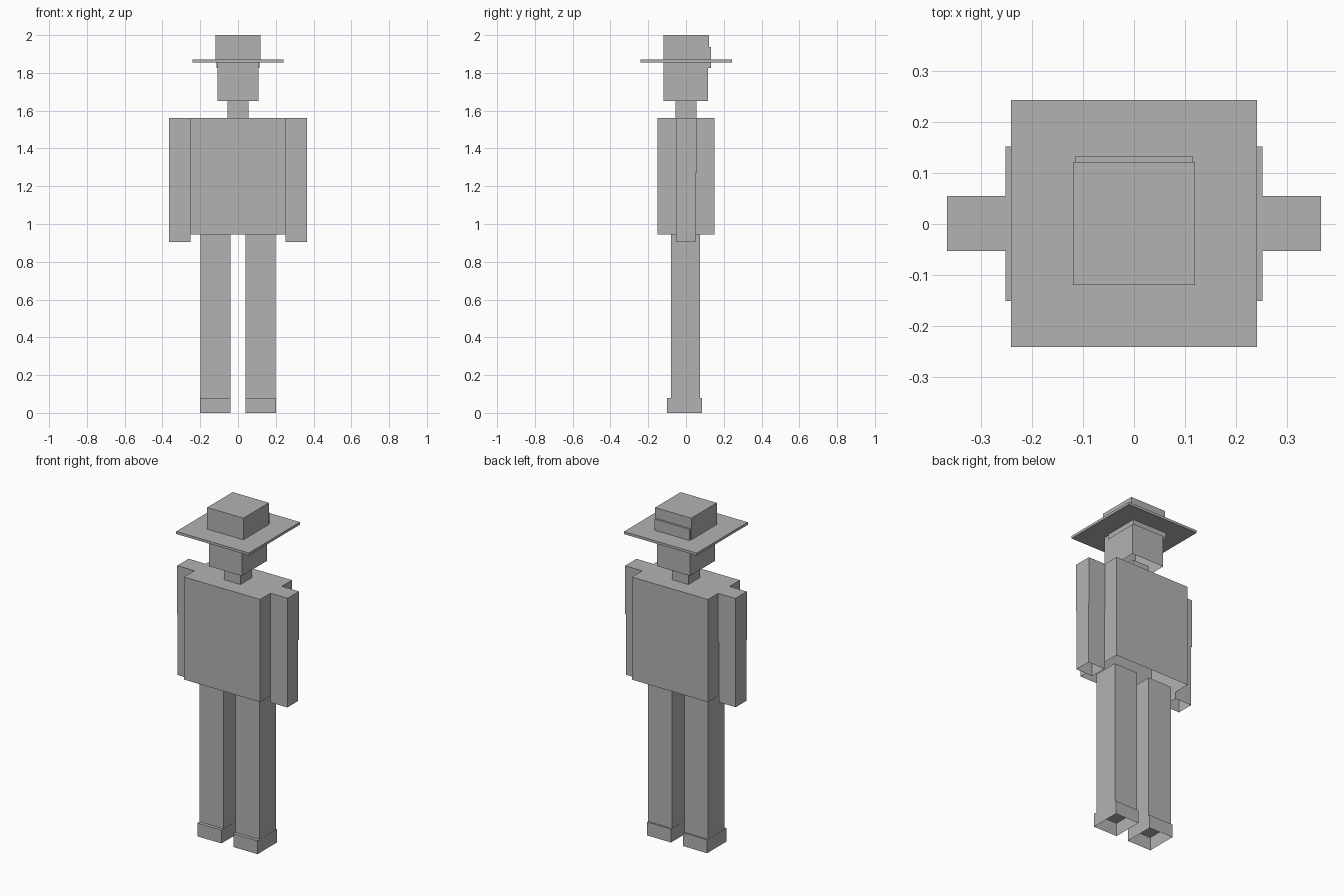
import bpy, bmesh

if "Cube" in bpy.data.objects:
    bpy.data.objects.remove(bpy.data.objects["Cube"])

grey = bpy.data.materials.new("plain grey")
grey.diffuse_color = (0.45, 0.45, 0.45, 1)
grey.use_nodes = True
grey.node_tree.nodes["Principled BSDF"].inputs["Base Color"].default_value = grey.diffuse_color


def box(name, x, y, z, open_bottom=True):
    """Box from (min, max) ranges, by default a shell open underneath."""
    bm = bmesh.new()
    bmesh.ops.create_cube(bm, size=1)
    for v in bm.verts:
        v.co = [r[0] + (c + 0.5) * (r[1] - r[0]) for c, r in zip(v.co, (x, y, z))]
    bm.normal_update()
    if open_bottom:
        bottom = [f for f in bm.faces if f.normal.z < -0.5]
        bmesh.ops.delete(bm, geom=bottom, context='FACES_ONLY')
    mesh = bpy.data.meshes.new(name)
    bm.to_mesh(mesh)
    bm.free()
    mesh.materials.append(grey)
    obj = bpy.data.objects.new(name, mesh)
    bpy.context.collection.objects.link(obj)
    return obj


def pair(name, x, y, z):
    """Mirrored left and right copies of a box."""
    box("right_" + name, x, y, z)
    box("left_" + name, (-x[1], -x[0]), y, z)


# Legs and shoes
pair("shoe", (0.04, 0.2), (-0.1, 0.085), (0, 0.08))
pair("leg", (0.041, 0.199), (-0.08, 0.075), (0.08, 0.947))

# Torso and arms, forearm slightly slimmer at the back
box("torso", (-0.252, 0.252), (-0.151, 0.152), (0.945, 1.56))
pair("upper_arm", (0.252, 0.366), (-0.053, 0.055), (1.27, 1.56))
pair("forearm", (0.252, 0.364), (-0.053, 0.049), (0.905, 1.29))

# Neck, head and hair
box("neck", (-0.055, 0.055), (-0.055, 0.055), (1.56, 1.66))
box("head", (-0.109, 0.109), (-0.119, 0.117), (1.65, 1.86))
box("hair", (-0.115, 0.115), (-0.08, 0.133), (1.825, 1.937))

# Hat
box("hat_brim", (-0.241, 0.241), (-0.241, 0.243), (1.855, 1.87), open_bottom=False)
box("hat_crown", (-0.12, 0.12), (-0.12, 0.121), (1.87, 2.0))
